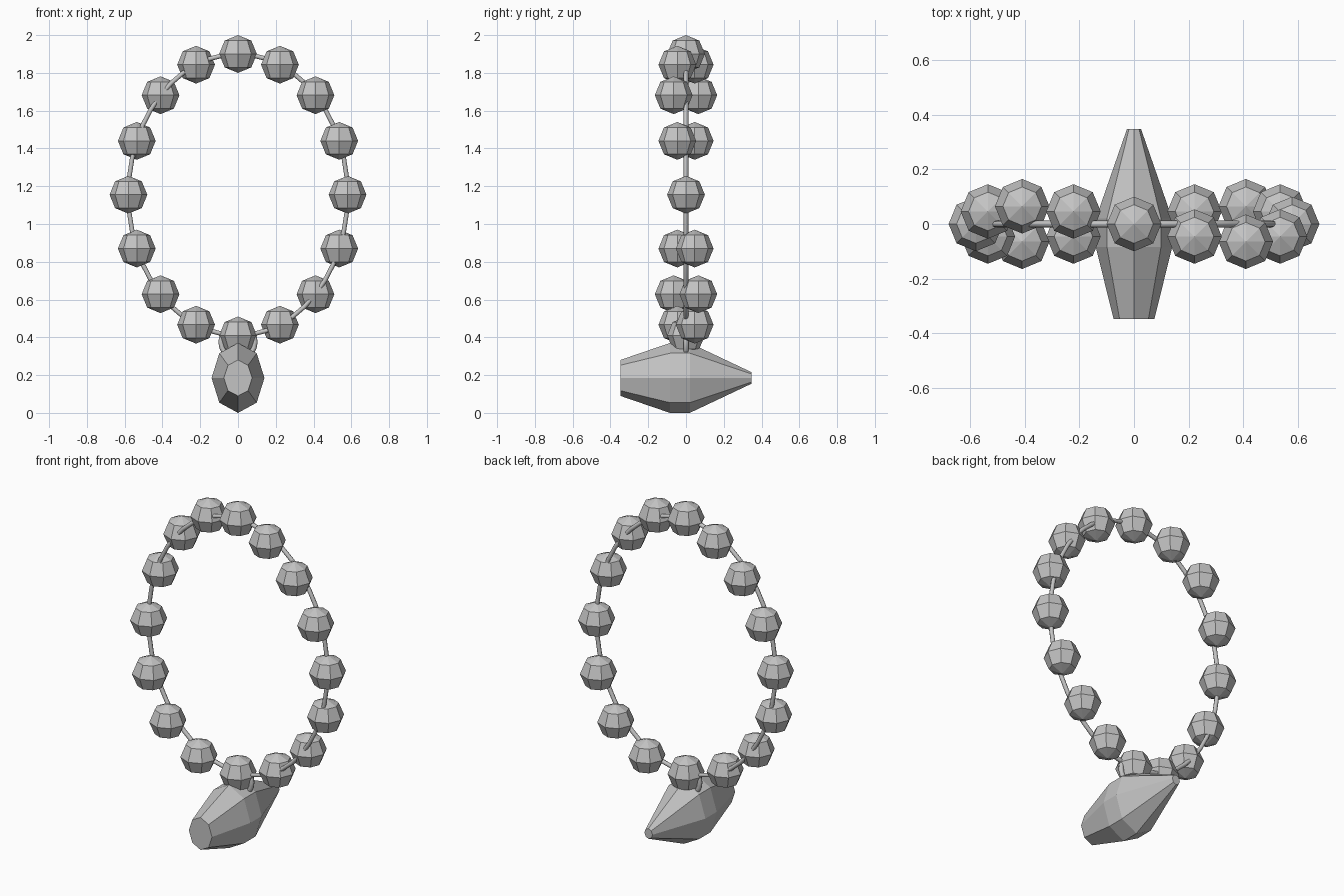
import bpy, bmesh, math

if "Cube" in bpy.data.objects:
    bpy.data.objects.remove(bpy.data.objects["Cube"])

grey = bpy.data.materials.new("stone grey")
grey.diffuse_color = (0.55, 0.55, 0.55, 1)
grey.use_nodes = True
grey.node_tree.nodes["Principled BSDF"].inputs["Base Color"].default_value = grey.diffuse_color

RX, RZ, CZ = 0.58, 0.745, 1.155   # ellipse of the necklace
SWAY = 0.065                      # beads lean in front of / behind the cord


def make_object(name, bm, smooth=False):
    bmesh.ops.recalc_face_normals(bm, faces=bm.faces[:])
    me = bpy.data.meshes.new(name)
    bm.to_mesh(me)
    bm.free()
    me.materials.append(grey)
    for p in me.polygons:
        p.use_smooth = smooth
    ob = bpy.data.objects.new(name, me)
    bpy.context.collection.objects.link(ob)
    return ob


def bridge(bm, a, b):
    n = len(a)
    for i in range(n):
        j = (i + 1) % n
        bm.faces.new((a[i], a[j], b[j], b[i]))


def wire_loop(name, rx, rz, cz, tube, steps, sides=8):
    """Elliptical wire standing in the xz plane."""
    bm = bmesh.new()
    rings = []
    for i in range(steps):
        t = 2 * math.pi * i / steps
        nx, nz = math.sin(t) * rz, math.cos(t) * rx
        k = math.hypot(nx, nz)
        ring = []
        for s in range(sides):
            a = 2 * math.pi * s / sides
            d = tube * math.cos(a) / k
            ring.append(bm.verts.new((rx * math.sin(t) + nx * d,
                                      tube * math.sin(a),
                                      cz + rz * math.cos(t) + nz * d)))
        rings.append(ring)
    for i in range(steps):
        bridge(bm, rings[i], rings[(i + 1) % steps])
    return make_object(name, bm, smooth=True)


# cord and the small ring that carries the pendant
wire_loop("cord", RX, RZ, CZ, 0.012, 48)
wire_loop("pendant_ring", 0.09, 0.09, 0.375, 0.014, 20)

# sixteen faceted beads
for i in range(16):
    t = 2 * math.pi * i / 16
    bm = bmesh.new()
    bmesh.ops.create_uvsphere(bm, u_segments=8, v_segments=4, radius=0.1)
    bead = make_object(f"bead_{i + 1}", bm)
    bead.location = (RX * math.sin(t), -SWAY * math.sin(2 * t),
                     CZ + RZ * math.cos(t))

# faceted pendant lying front to back: (y, half width, half height)
bm = bmesh.new()
rings = []
for y, w, h in [(-0.348, 0.075, 0.095), (-0.085, 0.14, 0.185),
                (0.02, 0.14, 0.185), (0.348, 0.026, 0.03)]:
    rings.append([bm.verts.new((w * math.cos(k * math.pi / 4), y,
                                0.185 + h * math.sin(k * math.pi / 4)))
                  for k in range(8)])
for a, b in zip(rings, rings[1:]):
    bridge(bm, a, b)
bm.faces.new(rings[0])
bm.faces.new(rings[-1])
make_object("pendant", bm)
